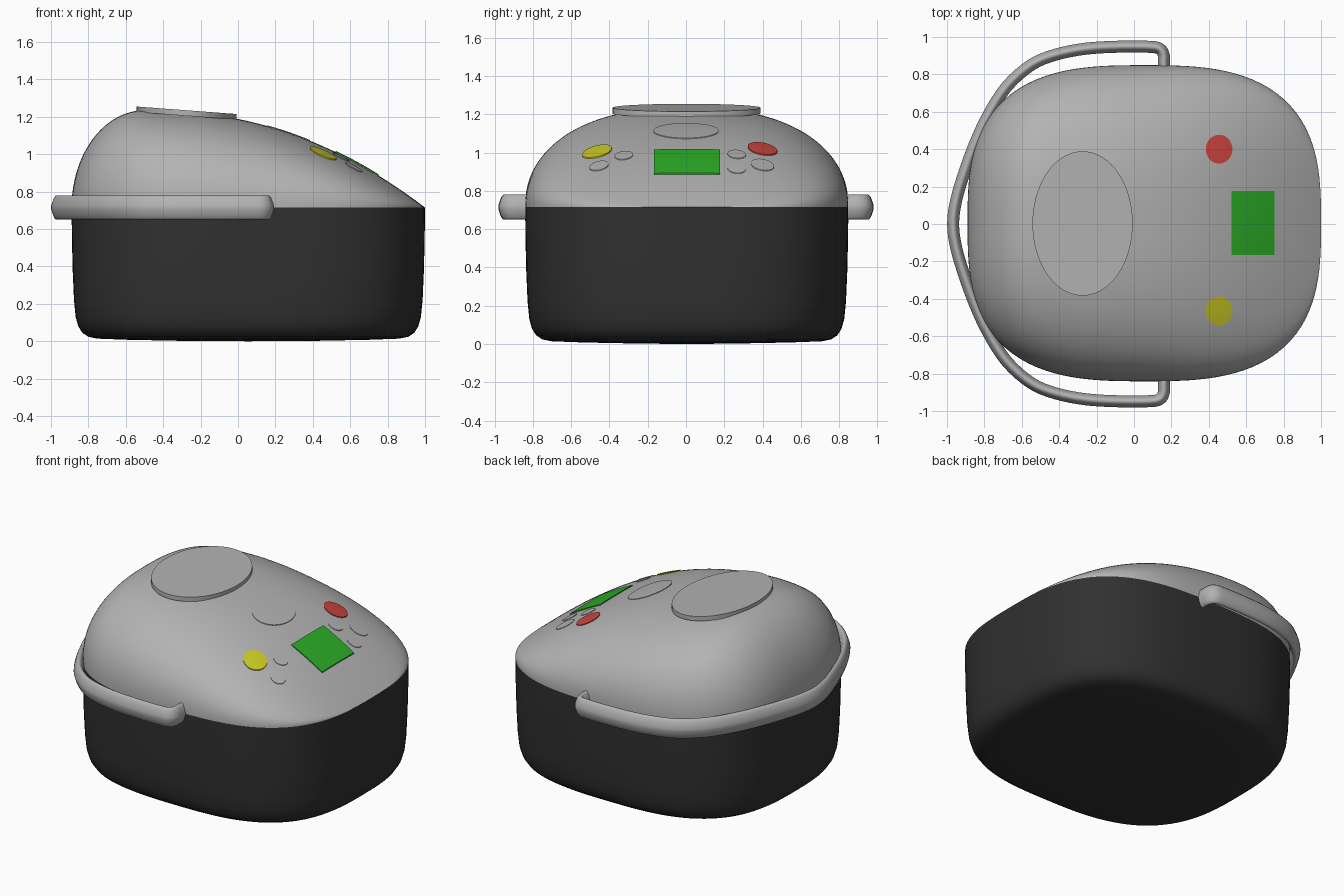
import bpy, math
from mathutils import Vector

if "Cube" in bpy.data.objects:
    bpy.data.objects.remove(bpy.data.objects["Cube"])

CX, CY, A, B, P = 0.055, 0.004, 0.945, 0.845, 2.9   # plan outline (superellipse)
SEAM, N = 0.715, 128


def material(name, rgb):
    m = bpy.data.materials.new(name)
    m.diffuse_color = (*rgb, 1)
    m.use_nodes = True
    m.node_tree.nodes["Principled BSDF"].inputs["Base Color"].default_value = m.diffuse_color
    return m


GREY = material("light_grey", (0.45, 0.45, 0.45))
DARK = material("charcoal", (0.03, 0.03, 0.03))
RED = material("red", (0.60, 0.06, 0.05))
YELLOW = material("yellow", (0.60, 0.60, 0.02))
GREEN = material("green", (0.025, 0.42, 0.02))


def make(name, verts, faces, mat, angle=None):
    me = bpy.data.meshes.new(name)
    me.from_pydata(verts, [], faces)
    me.materials.append(mat)
    ob = bpy.data.objects.new(name, me)
    bpy.context.collection.objects.link(ob)
    me.shade_smooth()
    if angle:
        bpy.ops.object.select_all(action='DESELECT')
        ob.select_set(True)
        bpy.context.view_layer.objects.active = ob
        bpy.ops.object.shade_smooth_by_angle(angle=math.radians(angle))
    return ob


def bridge(rings, n, flip=False):
    """Quads joining consecutive closed loops of n vertices."""
    fs = []
    for r in range(rings - 1):
        for i in range(n):
            j = (i + 1) % n
            f = (r * n + i, r * n + j, (r + 1) * n + j, (r + 1) * n + i)
            fs.append(f[::-1] if flip else f)
    return fs


def outline(n=N):
    """Unit superellipse, evenly spread by angle."""
    pts = []
    for i in range(n):
        c, s = math.cos(2 * math.pi * i / n), math.sin(2 * math.pi * i / n)
        r = (abs(c) ** P + abs(s) ** P) ** (-1 / P)
        pts.append((r * c, r * s))
    return pts


def lid_z(x, y):
    """Lid height: side profile times a rounded cross-section."""
    if x < -0.5:
        t = min(1, (-0.5 - x) / 0.39)
        h = 0.52 * math.sqrt(1 - t * t)
    else:
        h = 0.52 * (1 - min(1, (x + 0.5) / 1.5) ** 2.2)
    u = min(1, abs(x - CX) / A)
    w = B * (1 - u ** P) ** (1 / P)
    v = min(1, abs(y - CY) / w) if w > 1e-6 else 1
    return SEAM + h * (1 - v ** 2.5) ** (1 / 2.3)


# Body: outline lofted down a rounded profile of (inset, height)
prof = [(0, SEAM), (0.002, 0.55), (0.006, 0.38), (0.013, 0.22), (0.022, 0.13),
        (0.036, 0.08), (0.058, 0.045), (0.09, 0.024), (0.14, 0.014), (0.3, 0.008), (0.6, 0.002)]
verts = [(CX + (A - d) * u, CY + (B - d) * v, z) for d, z in prof for u, v in outline()]
faces = bridge(len(prof), N, True)
verts.append((CX, CY, 0))
last = (len(prof) - 1) * N
faces += [(last + (i + 1) % N, last + i, len(verts) - 1) for i in range(N)]
make("cooker_body", verts, faces, DARK)

# Lid: concentric rings, denser toward the steep rim
R = 48
verts = []
for k in range(R):
    s = 1 - (k / R) ** 2.5
    for u, v in outline():
        x, y = CX + A * s * u, CY + B * s * v
        verts.append((x, y, SEAM if k == 0 else lid_z(x, y)))
verts.append((CX, CY, lid_z(CX, CY)))
faces = bridge(R, N)
last = (R - 1) * N
faces += [(last + i, last + (i + 1) % N, len(verts) - 1) for i in range(N)]
make("lid", verts, faces, GREY)


def plate(name, pts, mat, surface, lift, skirt=0.012, rings=6):
    """Thin plate that follows a height function, with a rim below it."""
    n = len(pts)
    cx, cy = sum(p[0] for p in pts) / n, sum(p[1] for p in pts) / n
    vs = [(x, y, surface(x, y) + lift - skirt) for x, y in pts]
    for k in range(rings):
        s = 1 - k / rings
        for px, py in pts:
            x, y = cx + (px - cx) * s, cy + (py - cy) * s
            vs.append((x, y, surface(x, y) + lift))
    vs.append((cx, cy, surface(cx, cy) + lift))
    vs.append((cx, cy, surface(cx, cy) + lift - skirt))
    fs = bridge(rings + 1, n)
    for i in range(n):
        j = (i + 1) % n
        fs.append((rings * n + i, rings * n + j, len(vs) - 2))
        fs.append((j, i, len(vs) - 1))
    make(name, vs, fs, mat, 35)


def ellipse(cx, cy, rx, ry, n=48):
    return [(cx + rx * math.cos(2 * math.pi * i / n), cy + ry * math.sin(2 * math.pi * i / n))
            for i in range(n)]


def rectangle(x0, x1, y0, y1, n=10):
    c = [(x0, y0), (x1, y0), (x1, y1), (x0, y1)]
    return [(c[k][0] + (c[(k + 1) % 4][0] - c[k][0]) * i / n,
             c[k][1] + (c[(k + 1) % 4][1] - c[k][1]) * i / n)
            for k in range(4) for i in range(n)]


# Flat tilted steam cover on top
plate("steam_cover", ellipse(-0.275, 0.003, 0.268, 0.386, 72), GREY,
      lambda x, y: 1.235 - 0.075 * (x + 0.275), 0, 0.03)

# Control panel: screen and buttons
plate("display_screen", rectangle(0.52, 0.75, -0.167, 0.177), GREEN, lid_z, 0.007)
plate("red_button", ellipse(0.455, 0.40, 0.071, 0.077), RED, lid_z, 0.006)
plate("yellow_button", ellipse(0.455, -0.465, 0.071, 0.077), YELLOW, lid_z, 0.006)
plate("lid_button", ellipse(0.27, 0.0, 0.115, 0.17), GREY, lid_z, 0.004)
for i, (x, y, r) in enumerate([(0.63, 0.40, 0.06), (0.55, 0.265, 0.048), (0.69, 0.265, 0.048),
                               (0.55, -0.325, 0.048), (0.62, -0.455, 0.05)]):
    plate(f"small_button_{i + 1}", ellipse(x, y, r * 0.92, r), GREY, lid_z, 0.004)

# Carry handle: half path mirrored, smoothed, then swept with a tall section
half = [(0.16, 0.81), (0.16, 0.87), (0.158, 0.905), (0.14, 0.935), (0.09, 0.947), (-0.08, 0.948),
        (-0.26, 0.937), (-0.42, 0.905), (-0.55, 0.85), (-0.68, 0.735), (-0.78, 0.58),
        (-0.85, 0.43), (-0.905, 0.28), (-0.95, 0.13)]
ctrl = [Vector(p) for p in half] + [Vector((-0.967, 0))] + [Vector((x, -y)) for x, y in reversed(half)]
path = []
for i in range(len(ctrl) - 1):
    p0, p1, p2, p3 = (ctrl[max(0, i - 1)], ctrl[i], ctrl[i + 1], ctrl[min(len(ctrl) - 1, i + 2)])
    for k in range(4):
        t = k / 4
        path.append(0.5 * (2 * p1 + (p2 - p0) * t + (2 * p0 - 5 * p1 + 4 * p2 - p3) * t * t
                           + (3 * p1 - p0 - 3 * p2 + p3) * t ** 3))
path.append(ctrl[-1])
quarter = [(0.032, 0.008), (0.025, 0.032), (0.016, 0.054), (0.006, 0.065)]
sec = (quarter + [(-a, b) for a, b in reversed(quarter)]
       + [(-a, -b) for a, b in quarter] + [(a, -b) for a, b in reversed(quarter)])
verts = []
for i, p in enumerate(path):
    d = (path[min(i + 1, len(path) - 1)] - path[max(i - 1, 0)]).normalized()
    side = Vector((d.y, -d.x))
    verts += [(p.x + side.x * a, p.y + side.y * a, SEAM + b) for a, b in sec]
m = len(sec)
faces = bridge(len(path), m)
faces += [tuple(range(m))[::-1], tuple(range(len(verts) - m, len(verts)))]
make("carry_handle", verts, faces, GREY, 70)
